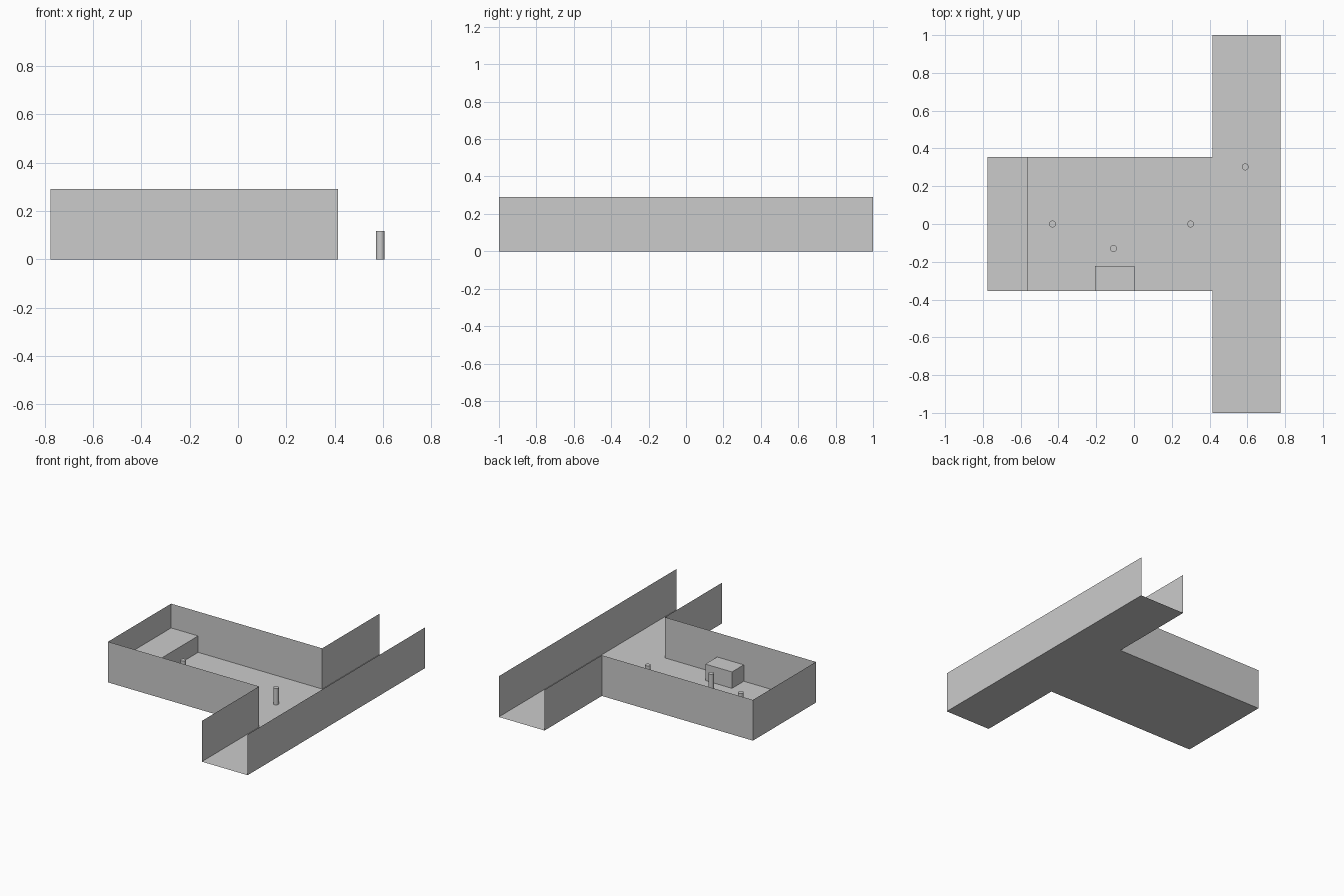
import bpy
import bmesh
import math

cube = bpy.data.objects.get("Cube")
if cube:
    bpy.data.objects.remove(cube, do_unlink=True)

grey = bpy.data.materials.new("light_grey")
grey.use_nodes = True
grey.diffuse_color = (0.6, 0.6, 0.6, 1)
grey.node_tree.nodes["Principled BSDF"].inputs["Base Color"].default_value = (0.6, 0.6, 0.6, 1)

# Main dimensions
X_END, X_DOOR = 0.776, 0.415      # outer end, line between room and corridor
Y_ROOM, Y_HALL = 0.355, 1.0       # half widths
WALL_H, LOW_H = 0.29, 0.117       # wall height, furniture and post height


def finish(name, bm):
    mesh = bpy.data.meshes.new(name)
    bm.to_mesh(mesh)
    bm.free()
    mesh.materials.append(grey)
    obj = bpy.data.objects.new(name, mesh)
    bpy.context.collection.objects.link(obj)
    return obj


def wall(name, path):
    """Thin upright sheet along a path of floor points."""
    bm = bmesh.new()
    low = [bm.verts.new((x, y, 0)) for x, y in path]
    high = [bm.verts.new((x, y, WALL_H)) for x, y in path]
    for i in range(len(path) - 1):
        bm.faces.new((low[i], low[i + 1], high[i + 1], high[i]))
    finish(name, bm)


def box(name, x0, x1, y0, y1):
    bm = bmesh.new()
    bmesh.ops.create_cube(bm, size=1)
    for v in bm.verts:
        v.co = (x1 if v.co.x > 0 else x0, y1 if v.co.y > 0 else y0,
                LOW_H if v.co.z > 0 else 0)
    finish(name, bm)


def post(name, x, y):
    bpy.ops.mesh.primitive_cylinder_add(vertices=24, radius=0.018, depth=LOW_H,
                                        location=(x, y, LOW_H / 2))
    obj = bpy.context.object
    obj.name = name
    obj.data.materials.append(grey)
    bpy.ops.object.shade_smooth_by_angle(angle=math.radians(40))


# T-shaped floor sheet
half = [(X_END, Y_HALL), (X_DOOR, Y_HALL), (X_DOOR, Y_ROOM), (-X_END, Y_ROOM)]
outline = half + [(x, -y) for x, y in reversed(half)]
bm = bmesh.new()
bm.faces.new([bm.verts.new((x, y, 0)) for x, y in outline])
finish("floor", bm)

# Walls: room and inner corridor in one run, outer corridor on its own
wall("room_walls", outline[1:-1])
wall("corridor_outer_wall", [(X_END, -Y_HALL), (X_END, Y_HALL)])

# Raised platform across the room's end, and a block by the front wall
box("platform", -X_END, -0.563, -Y_ROOM, Y_ROOM)
box("block", -0.207, 0.003, -Y_ROOM, -0.222)

# Short round posts
post("room_end_post", -0.432, 0)
post("room_block_post", -0.108, -0.13)
post("room_door_post", 0.3, 0)
post("corridor_post", 0.589, 0.302)
